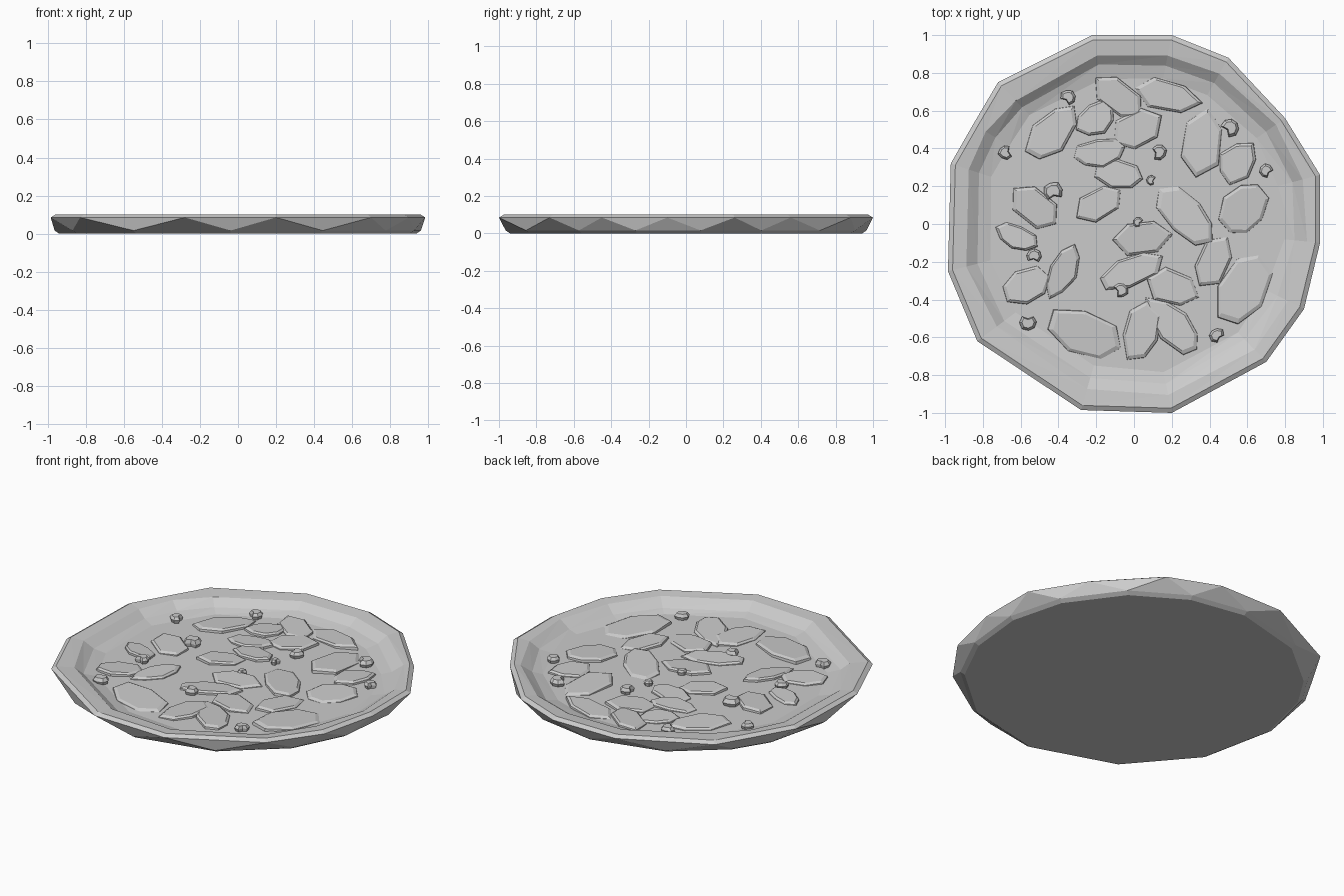
import bpy, bmesh, math, random
from mathutils import Vector

if "Cube" in bpy.data.objects:
    bpy.data.objects.remove(bpy.data.objects["Cube"])

random.seed(4)
FLOOR = 0.036


def make_object(name, bm):
    bmesh.ops.recalc_face_normals(bm, faces=bm.faces)
    mesh = bpy.data.meshes.new(name)
    bm.to_mesh(mesh)
    bm.free()
    obj = bpy.data.objects.new(name, mesh)
    bpy.context.collection.objects.link(obj)
    return obj


def bridge(bm, a, b):
    n = len(a)
    for i in range(n):
        j = (i + 1) % n
        bm.faces.new((a[i], a[j], b[j]))
        bm.faces.new((a[i], b[j], b[i]))


def loft(bm, rings):
    loops = [[bm.verts.new(p) for p in ring] for ring in rings]
    for a, b in zip(loops, loops[1:]):
        bridge(bm, a, b)
    bm.faces.new(loops[0])
    bm.faces.new(loops[-1])


# Rough round crust: hand-cut outline, flat rim, sloped inner wall, sunken floor
outline = [Vector(p) for p in (
    (0.2, 1), (-0.22, 1), (-0.72, 0.75), (-0.85, 0.53), (-0.97, 0.32), (-0.985, -0.25),
    (-0.83, -0.62), (-0.28, -0.985), (0.2, -1), (0.7, -0.73), (0.9, -0.45),
    (0.985, -0.1), (0.985, 0.26), (0.8, 0.56), (0.5, 0.88))]
count = len(outline)


def crust_ring(scale, z):
    return [(p.x * scale, p.y * scale, z) for p in outline]


def round_ring(radius, z, jitter=0.012):
    ring = []
    for p in outline:
        r = radius + random.uniform(-jitter, jitter)
        d = p.normalized() * r
        ring.append((d.x, d.y, z + random.uniform(-0.002, 0.002)))
    return ring


# The lower wall points sit between the upper ones, giving triangular facets
mids = [(outline[i] + outline[(i + 1) % count]) / 2 for i in range(count)]
low = [(m.normalized().x * 0.965, m.normalized().y * 0.965, 0.016) for m in mids]
base = [(x * 0.975, y * 0.975, 0.0) for x, y, z in low]
bm = bmesh.new()
loft(bm, [base, low, crust_ring(1.0, 0.085), crust_ring(0.975, 0.1),
          round_ring(0.915, 0.093), round_ring(0.855, 0.053), round_ring(0.79, FLOOR)])
make_object("crust", bm)

# Thin tilted slabs over the floor: x, y, half length, half width, turn in degrees
slabs = [
    (-.26, -.58, .23, .13, -22), (.04, -.57, .17, .11, 80), (.21, -.54, .20, .10, -45),
    (.58, -.34, .23, .14, 65), (-.02, -.25, .20, .09, 25), (.04, -.07, .16, .10, 5),
    (.28, .04, .20, .11, -45), (.58, .08, .16, .12, 60), (.55, .33, .13, .10, 50),
    (.36, .43, .20, .12, 80), (.18, .68, .18, .09, -12), (-.08, .67, .16, .09, -40),
    (.02, .50, .15, .11, 30), (-.18, .38, .15, .08, 12), (-.43, .49, .19, .10, 50),
    (-.20, .56, .12, .09, 30), (-.52, .09, .16, .10, -40), (-.18, .11, .15, .09, 32),
    (-.08, .26, .14, .08, -10), (-.57, -.33, .14, .10, 20), (-.38, -.25, .16, .08, 65),
    (-.62, -.07, .12, .07, -25), (.42, -.20, .16, .10, 60), (.21, -.34, .15, .10, -20)]
bm = bmesh.new()
for x, y, a, b, turn in slabs:
    t = math.radians(turn)
    sides = random.choice((6, 7, 8))
    tilt = random.uniform(0, math.tau)
    radii = [random.uniform(0.86, 1.1) for _ in range(sides)]
    rings = []
    for scale, z in ((1.0, FLOOR - 0.015), (0.96, 0.044), (0.83, 0.053)):
        ring = []
        for i, r in enumerate(radii):
            ang = math.tau * i / sides
            u, v = a * r * scale * math.cos(ang), b * r * scale * math.sin(ang)
            dx, dy = u * math.cos(t) - v * math.sin(t), u * math.sin(t) + v * math.cos(t)
            lift = 0.0 if scale == 1.0 else 0.05 * (dx * math.cos(tilt) + dy * math.sin(tilt))
            ring.append((x + dx, y + dy, z + lift))
        rings.append(ring)
    loft(bm, rings)
make_object("topping_slabs", bm)

# Small notched crumbs: x, y, radius
crumbs = [
    (-.35, .67, .042), (.51, .51, .050), (.70, .28, .040), (.13, .38, .044),
    (.09, .23, .028), (.02, .01, .028), (-.43, .17, .055), (-.68, .38, .040),
    (-.53, -.17, .040), (-.07, -.35, .042), (-.56, -.52, .048), (.44, -.59, .042)]
bm = bmesh.new()
for x, y, size in crumbs:
    notch = random.uniform(0, math.tau)
    radii = [0.4] + [random.uniform(0.85, 1.05) for _ in range(7)]
    rings = []
    for scale, z in ((0.85, FLOOR), (1.0, 0.055), (0.7, 0.055 + size * 0.4)):
        rings.append([(x + size * scale * r * math.cos(notch + math.tau * i / 8),
                       y + size * scale * r * math.sin(notch + math.tau * i / 8), z)
                      for i, r in enumerate(radii)])
    loft(bm, rings)
make_object("crumbs", bm)
